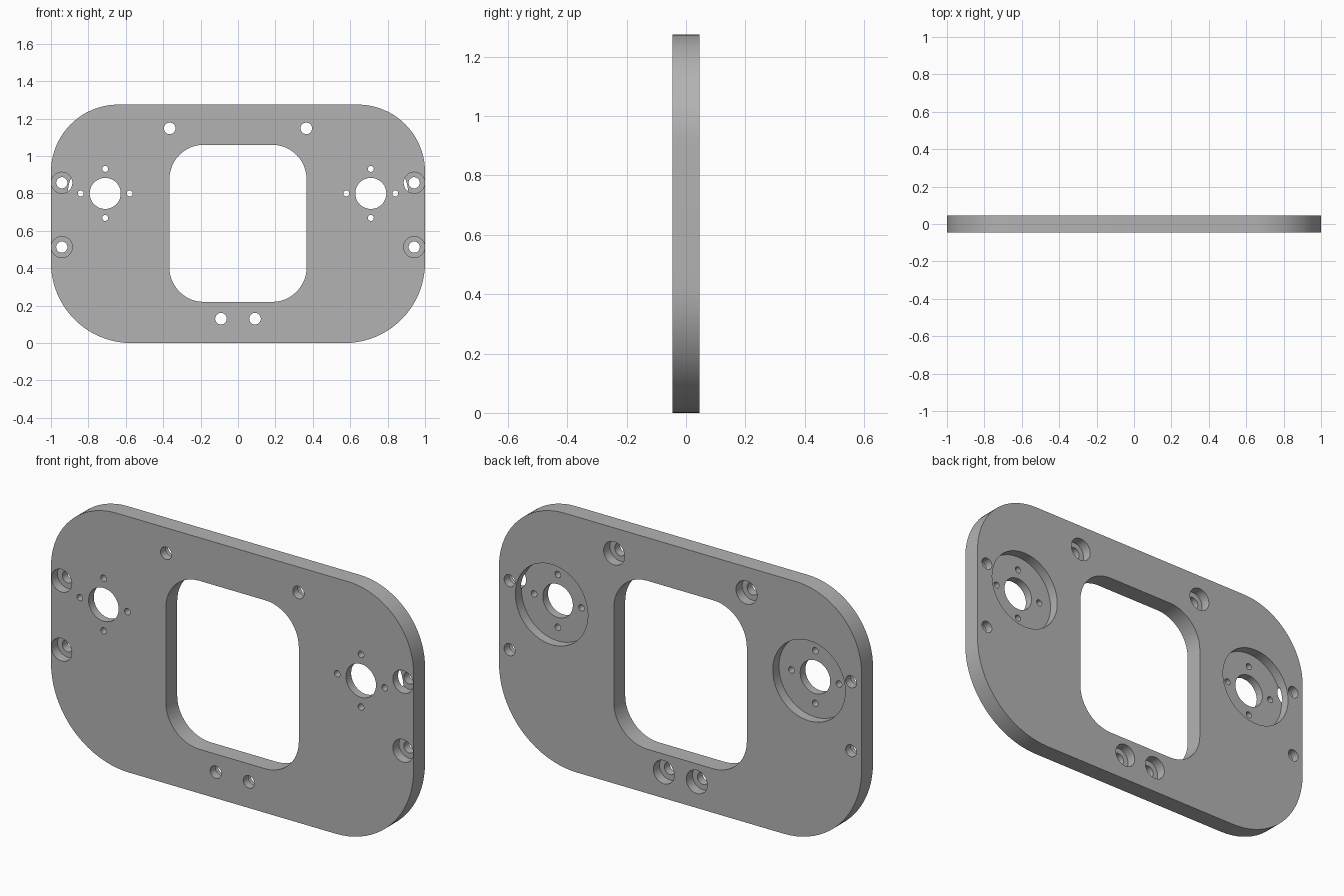
import bpy, bmesh, math
from math import cos, sin, pi

cube = bpy.data.objects.get("Cube")
if cube:
    bpy.data.objects.remove(cube, do_unlink=True)

HALF = 0.045          # half of the plate thickness
DEPTH = 0.049         # depth of every recess
OUT = 0.1             # cutters reach past both faces

grey = bpy.data.materials.new("Plain grey")
grey.use_nodes = True
grey.diffuse_color = (0.45, 0.45, 0.45, 1)
grey.node_tree.nodes["Principled BSDF"].inputs["Base Color"].default_value = (0.45, 0.45, 0.45, 1)


def rounded_outline(half_w, z0, z1, r_bottom, r_top, steps=20):
    """Rounded rectangle in the xz plane, as a list of points."""
    corners = [(1, z1, r_top, 0), (-1, z1, r_top, 1), (-1, z0, r_bottom, 2), (1, z0, r_bottom, 3)]
    points = []
    for side, z, r, quarter in corners:
        cx = side * (half_w - r)
        cz = z - r if z == z1 else z + r
        for i in range(steps + 1):
            a = (quarter + i / steps) * pi / 2
            points.append((cx + r * cos(a), cz + r * sin(a)))
    return points


def circle(x, z, r, sides):
    return [(x + r * cos(2 * pi * i / sides), z + r * sin(2 * pi * i / sides)) for i in range(sides)]


def prism(name, outline, y0, y1):
    """Extrude an xz outline from y0 to y1."""
    bm = bmesh.new()
    face = bm.faces.new([bm.verts.new((x, y0, z)) for x, z in outline])
    moved = bmesh.ops.extrude_face_region(bm, geom=[face])["geom"]
    bmesh.ops.translate(bm, vec=(0, y1 - y0, 0),
                        verts=[v for v in moved if isinstance(v, bmesh.types.BMVert)])
    bmesh.ops.recalc_face_normals(bm, faces=bm.faces)
    mesh = bpy.data.meshes.new(name)
    bm.to_mesh(mesh)
    bm.free()
    obj = bpy.data.objects.new(name, mesh)
    bpy.context.collection.objects.link(obj)
    return obj


# Plate body
plate = prism("mounting_plate", rounded_outline(1, 0, 1.275, 0.43, 0.36), -HALF, HALF)
plate.data.materials.append(grey)
bpy.context.view_layer.objects.active = plate
plate.select_set(True)


def cut(outline, y0=-OUT, y1=OUT):
    cutter = prism("cutter", outline, y0, y1)
    cutter.hide_render = True
    mod = plate.modifiers.new("cut", 'BOOLEAN')
    mod.operation = 'DIFFERENCE'
    mod.solver = 'EXACT'
    mod.object = cutter
    bpy.ops.object.modifier_apply(modifier=mod.name)
    bpy.data.objects.remove(cutter, do_unlink=True)


def hole(x, z, r, sides=32):
    cut(circle(x, z, r, sides))


def back_recess(x, z, r, sides=32):
    cut(circle(x, z, r, sides), HALF - DEPTH, OUT)


def front_recess(x, z, r, sides=32):
    cut(circle(x, z, r, sides), -OUT, DEPTH - HALF)


# Central window
cut(rounded_outline(0.367, 0.22, 1.06, 0.185, 0.185, 12))

for s in (-1, 1):
    # Round motor seat on the back, with shaft hole and four screw holes
    back_recess(s * 0.71, 0.80, 0.2, 64)
    hole(s * 0.71, 0.80, 0.083, 48)
    for dx, dz in ((1, 0), (-1, 0), (0, 1), (0, -1)):
        hole(s * 0.71 + dx * 0.131, 0.80 + dz * 0.131, 0.016, 20)
    # Side bolts, counterbored from the front
    for z in (0.857, 0.513):
        front_recess(s * 0.942, z, 0.0565)
        hole(s * 0.942, z, 0.03)
    # Top and bottom bolts, counterbored from the back
    for x, z in ((0.365, 1.148), (0.091, 0.13)):
        back_recess(s * x, z, 0.058)
        hole(s * x, z, 0.031)

bpy.ops.object.shade_smooth_by_angle(angle=math.radians(30))
